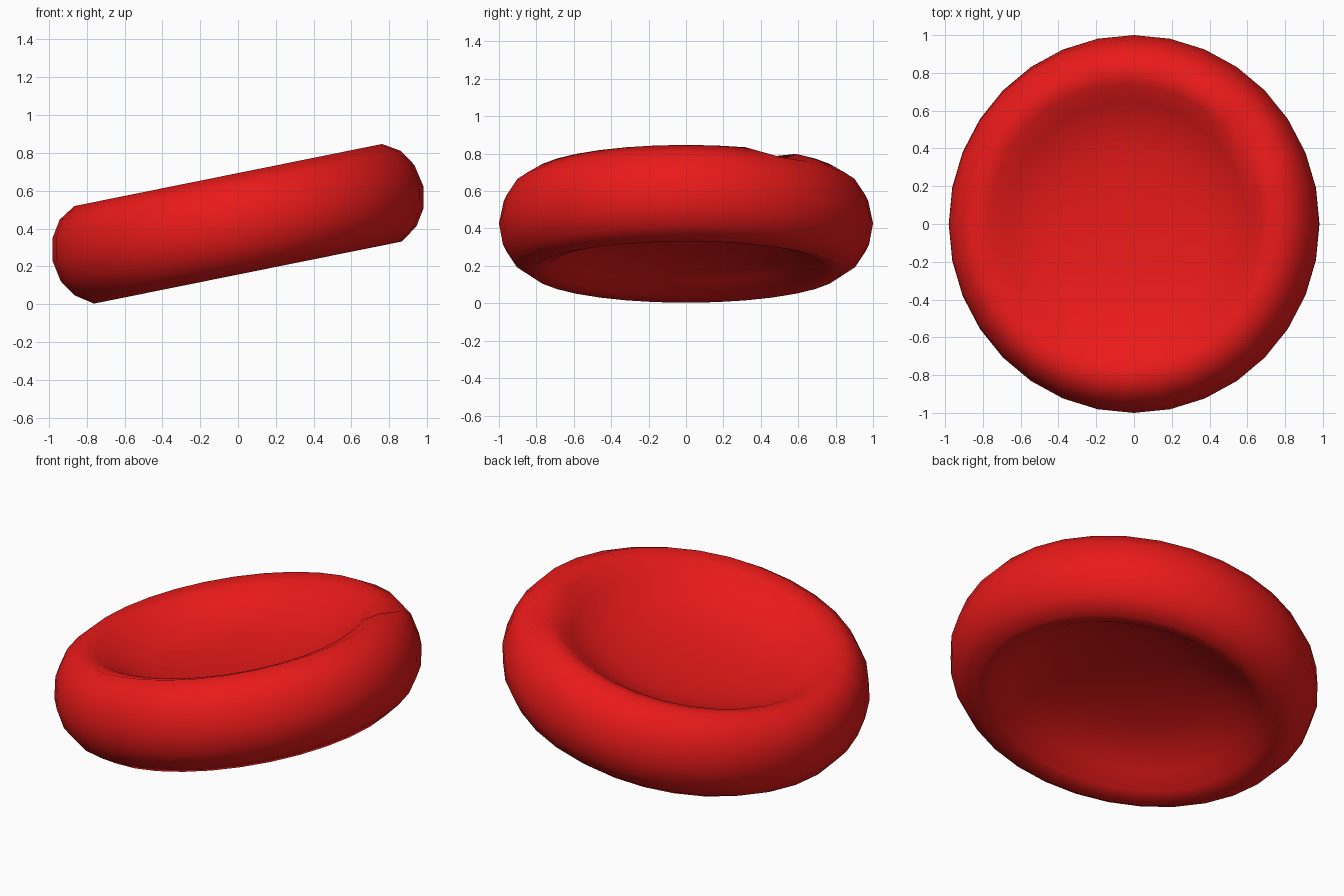
import bpy, bmesh, math
from mathutils import Vector, Matrix

if "Cube" in bpy.data.objects:
    bpy.data.objects.remove(bpy.data.objects["Cube"])

SEGMENTS = 32
TILT = math.radians(-11.4)

# half profile: radius, height (dish centre -> rim -> outer edge -> underside dish)
dish = [(0.12, 0.057), (0.26, 0.066), (0.40, 0.085), (0.53, 0.118),
        (0.65, 0.178), (0.74, 0.238), (0.83, 0.263)]
edge = [(0.92, 0.208), (0.975, 0.122), (1.0, 0.003), (0.979, -0.112), (0.922, -0.2)]
profile = dish + edge + [(r, -h) for r, h in reversed(dish)]

bm = bmesh.new()
rings = []
for r, h in profile:
    rings.append([bm.verts.new((r * math.cos(a), r * math.sin(a), h))
                  for a in (2 * math.pi * i / SEGMENTS for i in range(SEGMENTS))])

# side bands
for upper, lower in zip(rings, rings[1:]):
    for i in range(SEGMENTS):
        j = (i + 1) % SEGMENTS
        bm.faces.new((upper[i], lower[i], lower[j], upper[j]))

# dish centres
for ring, h in ((rings[0], 0.055), (rings[-1], -0.055)):
    centre = bm.verts.new((0, 0, h))
    for i in range(SEGMENTS):
        bm.faces.new((ring[i], ring[(i + 1) % SEGMENTS], centre))

# small dent in the upper rim
rings[len(dish) - 1][3].co.z -= 0.07

# tilt and lift onto the ground
bmesh.ops.recalc_face_normals(bm, faces=bm.faces)
bm.transform(Matrix.Translation((0, 0, 0.425)) @ Matrix.Rotation(TILT, 4, 'Y'))
for f in bm.faces:
    f.smooth = True

mesh = bpy.data.meshes.new("dished_disc")
bm.to_mesh(mesh)
bm.free()
disc = bpy.data.objects.new("dished_disc", mesh)
bpy.context.collection.objects.link(disc)

red = bpy.data.materials.new("red")
red.diffuse_color = (0.82, 0.01, 0.01, 1)
red.use_nodes = True
red.node_tree.nodes["Principled BSDF"].inputs["Base Color"].default_value = red.diffuse_color
mesh.materials.append(red)
